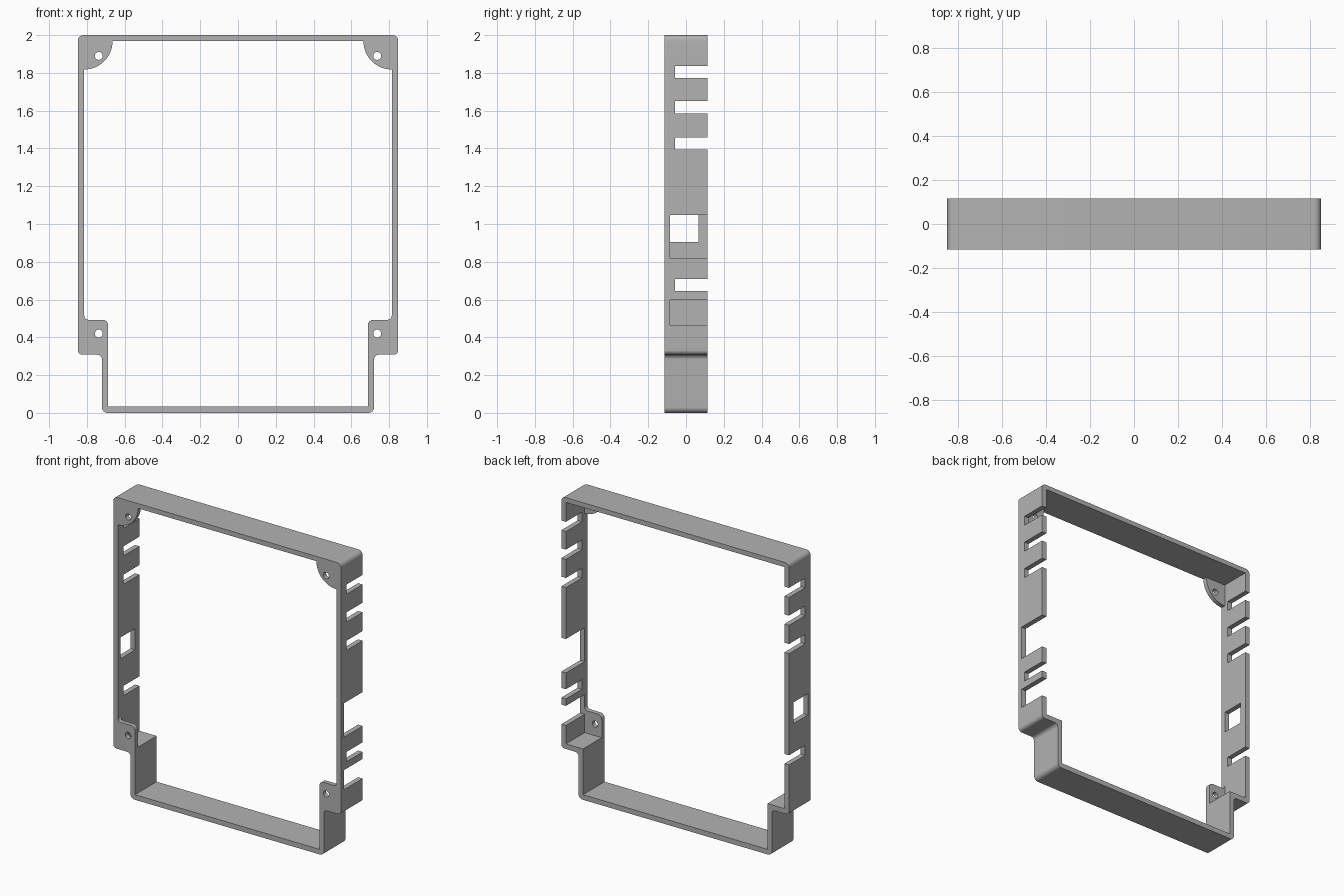
import bpy, bmesh
from math import sin, cos, pi, radians
from mathutils import Vector

cube = bpy.data.objects.get("Cube")
if cube:
    bpy.data.objects.remove(cube, do_unlink=True)

FRONT, BACK, PLATE = -0.115, 0.115, -0.085
X_IN, TOP_IN, LOW_IN = 0.814, 1.968, 0.687

grey = bpy.data.materials.new("light grey plastic")
grey.use_nodes = True
colour = (0.448, 0.448, 0.448, 1)
grey.diffuse_color = colour
grey.node_tree.nodes["Principled BSDF"].inputs["Base Color"].default_value = colour


def mirrored(half):
    """Close a right-hand outline, listed top to bottom, across x = 0."""
    return half + [(-x, z, r) for x, z, r in reversed(half)]


def rounded(corners, steps=8):
    """Round every square corner (x, z, radius) of an outline."""
    pts = []
    for i, (x, z, r) in enumerate(corners):
        p = Vector((x, z))
        if r == 0:
            pts.append(p)
            continue
        a = (Vector(corners[i - 1][:2]) - p).normalized()
        b = (Vector(corners[(i + 1) % len(corners)][:2]) - p).normalized()
        c = p + (a + b) * r
        for k in range(steps + 1):
            t = k / steps * pi / 2
            pts.append(c - (b * cos(t) + a * sin(t)) * r)
    return pts


def prism(name, pts, y0, y1):
    """Extrude an x-z outline from y0 to y1."""
    bm = bmesh.new()
    face = bm.faces.new([bm.verts.new((x, y0, z)) for x, z in pts])
    out = bmesh.ops.extrude_face_region(bm, geom=[face])
    moved = [v for v in out["geom"] if isinstance(v, bmesh.types.BMVert)]
    bmesh.ops.translate(bm, verts=moved, vec=(0, y1 - y0, 0))
    bmesh.ops.recalc_face_normals(bm, faces=bm.faces)
    mesh = bpy.data.meshes.new(name)
    bm.to_mesh(mesh)
    bm.free()
    mesh.materials.append(grey)
    ob = bpy.data.objects.new(name, mesh)
    bpy.context.collection.objects.link(ob)
    return ob


# Solid block with the stepped outer outline
frame = prism("bezel_frame", rounded(mirrored([
    (0.848, 2, 0.03), (0.848, 0.308, 0.025),
    (0.72, 0.308, 0.025), (0.72, 0, 0.03)])), FRONT, BACK)
bpy.context.view_layer.objects.active = frame
frame.select_set(True)


def cut(pts, y0, y1):
    cutter = prism("cutter", pts, y0, y1)
    cutter.hide_render = True
    mod = frame.modifiers.new("cut", "BOOLEAN")
    mod.operation, mod.solver, mod.object = "DIFFERENCE", "EXACT", cutter
    bpy.ops.object.modifier_apply(modifier=mod.name)
    bpy.data.objects.remove(cutter, do_unlink=True)


# Rear pocket, leaving thin walls and a front sheet
cut(rounded(mirrored([(X_IN, TOP_IN, 0), (X_IN, 0.342, 0),
                      (LOW_IN, 0.342, 0), (LOW_IN, 0.034, 0)])), PLATE, 0.2)

# Front opening, leaving quarter-round upper tabs and square lower tabs
arc = [(X_IN - 0.15 * cos(k * pi / 32), TOP_IN - 0.15 * sin(k * pi / 32), 0)
       for k in range(17)]
cut(rounded(mirrored(arc + [(X_IN, 0.493, 0.022), (LOW_IN, 0.493, 0.03),
                            (LOW_IN, 0.034, 0)])), -0.2, PLATE + 0.02)

# Screw holes
for side in (-1, 1):
    for z in (1.89, 0.42):
        cut([(side * 0.737 + 0.021 * cos(k * pi / 12), z + 0.021 * sin(k * pi / 12))
             for k in range(24)], -0.2, 0)


def side_slot(side, z0, z1, y0, y1=0.2):
    """Cut a rectangular slot through one side wall."""
    a, b = side * 0.78, side * 0.9
    cut([(a, z0), (b, z0), (b, z1), (a, z1)], y0, y1)


# Narrow slots in both walls, open at the back
for side in (-1, 1):
    for z in (1.772, 1.585, 1.394, 0.645):
        side_slot(side, z, z + 0.065, -0.057)

# Wide slots on the left wall and a closed window on the right wall
side_slot(1, 0.82, 1.048, PLATE)
side_slot(1, 0.466, 0.598, PLATE)
side_slot(-1, 0.905, 1.048, PLATE, 0.067)

bpy.ops.object.select_all(action="DESELECT")
frame.select_set(True)
bpy.ops.object.shade_smooth_by_angle(angle=radians(30))
